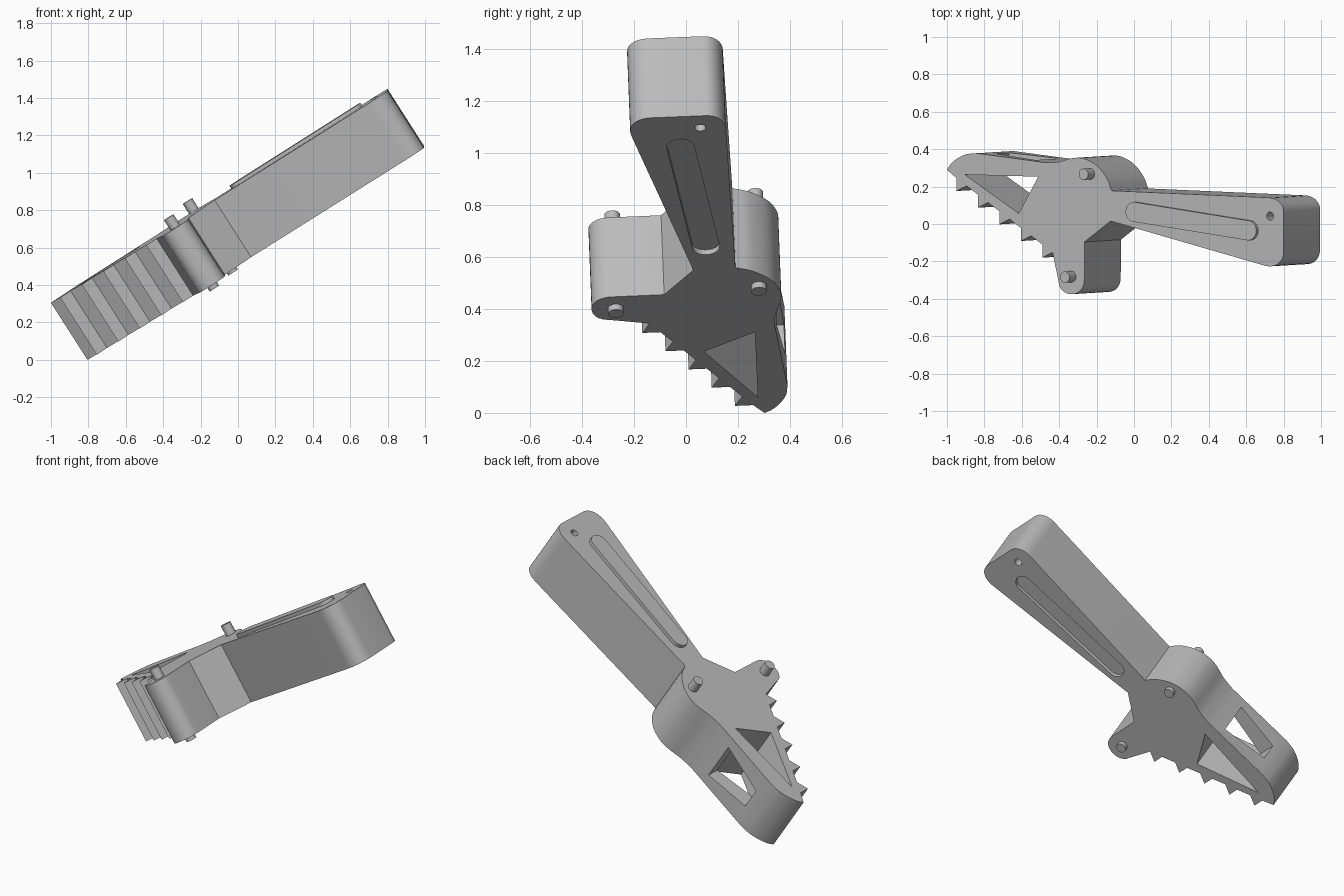
import bpy
import bmesh
import math
from mathutils import Vector

cube = bpy.data.objects.get("Cube")
if cube:
    bpy.data.objects.remove(cube)

grey = bpy.data.materials.new("plain grey")
grey.use_nodes = True
grey.diffuse_color = (0.5, 0.5, 0.5, 1)
grey.node_tree.nodes["Principled BSDF"].inputs["Base Color"].default_value = (0.5, 0.5, 0.5, 1)

# Tilted slab: depth 0 is its top face, depth 1 its underside
THROUGH = Vector((0.195, 0.012, -0.305))
SIDE = Vector((0, 1, 0.04)).normalized()
ALONG = SIDE.cross(-THROUGH).normalized()


def on_slab(x, y, depth=0.0):
    return Vector((x, y, 0.933 + 0.64 * x + 0.04 * y)) + THROUGH * depth


def loft(name, start, end):
    """Closed solid between two matching loops."""
    bm = bmesh.new()
    a = [bm.verts.new(p) for p in start]
    b = [bm.verts.new(p) for p in end]
    bm.faces.new(a)
    bm.faces.new(b)
    for i in range(len(a)):
        j = (i + 1) % len(a)
        bm.faces.new((a[i], a[j], b[j], b[i]))
    bmesh.ops.recalc_face_normals(bm, faces=bm.faces)
    mesh = bpy.data.meshes.new(name)
    bm.to_mesh(mesh)
    bm.free()
    mesh.materials.append(grey)
    obj = bpy.data.objects.new(name, mesh)
    bpy.context.collection.objects.link(obj)
    return obj


def prism(name, outline, d0, d1):
    return loft(name, [on_slab(x, y, d0) for x, y in outline],
                [on_slab(x, y, d1) for x, y in outline])


def loop_extrude(name, loop, d0, d1):
    return loft(name, [p + THROUGH * d0 for p in loop], [p + THROUGH * d1 for p in loop])


def stadium(c0, c1, radius, n=12):
    """Pill-shaped loop on the top plane; a circle when the centres match."""
    p, q = on_slab(*c0), on_slab(*c1)
    axis = (q - p).normalized() if (q - p).length > 0 else ALONG
    across = axis.cross(THROUGH).normalized()
    loop = []
    for centre, turn in ((q, -0.5), (p, 0.5)):
        for i in range(n):
            a = math.pi * (turn + (i + 0.5) / n)
            loop.append(centre + radius * (axis * math.cos(a) + across * math.sin(a)))
    return loop


def spline(points, steps=5):
    """Smooth curve through the points."""
    v = [Vector(p) for p in points]
    v = [2 * v[0] - v[1]] + v + [2 * v[-1] - v[-2]]
    out = []
    for i in range(1, len(v) - 2):
        a, b, c, d = v[i - 1:i + 3]
        for s in range(steps):
            t = s / steps
            out.append(0.5 * (2 * b + (c - a) * t + (2 * a - 5 * b + 4 * c - d) * t ** 2
                              + (3 * b - a - 3 * c + d) * t ** 3))
    return out + [v[-2]]


def fillet(p0, corner, p1, n=8):
    p0, c, p1 = Vector(p0), Vector(corner), Vector(p1)
    weight = 0.75
    out = []
    for i in range(n + 1):
        t = i / n
        w = (1 - t) ** 2, 2 * weight * t * (1 - t), t * t
        out.append((p0 * w[0] + c * w[1] + p1 * w[2]) / sum(w))
    return out


def smooth(obj):
    bpy.ops.object.select_all(action="DESELECT")
    obj.select_set(True)
    bpy.context.view_layer.objects.active = obj
    bpy.ops.object.shade_smooth_by_angle(angle=math.radians(30))


# Body outline: handle end, hub bump, wing, nose
outline = fillet((0.70, -0.223), (0.80, -0.25), (0.80, -0.145))
outline += fillet((0.80, 0.065), (0.80, 0.137), (0.72, 0.141))
outline += spline([(-0.12, 0.178), (-0.145, 0.244), (-0.20, 0.313), (-0.27, 0.35),
                   (-0.33, 0.352), (-0.40, 0.333), (-0.47, 0.328)])
outline += spline([(-0.84, 0.378), (-0.895, 0.373), (-0.945, 0.35), (-0.98, 0.32), (-1.0, 0.29)])

# Saw teeth
for i in range(5):
    x, y = -0.95 + 0.115 * i, 0.246 - 0.089 * i
    outline += [(x, y), (x, y - 0.07), (x + 0.055, y - 0.042)]

# Short leg and its inner corner
outline += [(-0.405, -0.30)]
outline += fillet((-0.403, -0.31), (-0.40, -0.375), (-0.335, -0.375))
outline += fillet((-0.33, -0.375), (-0.267, -0.375), (-0.266, -0.30))
outline += [(-0.265, -0.096), (-0.125, 0.016)]
body = prism("body", outline, 0, 1)

# Cutters: triangular opening, side window, handle groove, small hole
rib = ((0.01, 0.065), (0.62, -0.034), 0.053)
hole = (0.728, 0.042)
triangle = [(-0.905, 0.264), (-0.512, 0.253), (-0.616, 0.056)]
window = [(-0.80, 0.32), (-0.56, 0.17), (-0.56, 0.83), (-0.80, 0.68)]
cutters = [
    prism("triangle_cutter", triangle, -0.2, 1.2),
    loft("window_cutter", [on_slab(x, 0.235, d) for x, d in window],
         [on_slab(x, 0.45, d) for x, d in window]),
    loop_extrude("groove_cutter", stadium(*rib), 0.94, 1.1),
    loop_extrude("hole_cutter", stadium(hole, hole, 0.022), -0.2, 1.2),
]
bpy.context.view_layer.objects.active = body
for cutter in cutters:
    cutter.hide_render = True
    mod = body.modifiers.new("cut", "BOOLEAN")
    mod.operation = "DIFFERENCE"
    mod.solver = "EXACT"
    mod.object = cutter
    bpy.ops.object.modifier_apply(modifier=mod.name)
for cutter in cutters:
    bpy.data.objects.remove(cutter)
smooth(body)

# Raised rib on the handle
smooth(loop_extrude("handle_rib", stadium(*rib), -0.055, 0.02))

# Pins through the hub and leg, longer on top
for name, spot in (("hub_pin", (-0.235, 0.268)), ("leg_pin", (-0.335, -0.282))):
    smooth(loop_extrude(name, stadium(spot, spot, 0.03), -0.18, 1.07))
